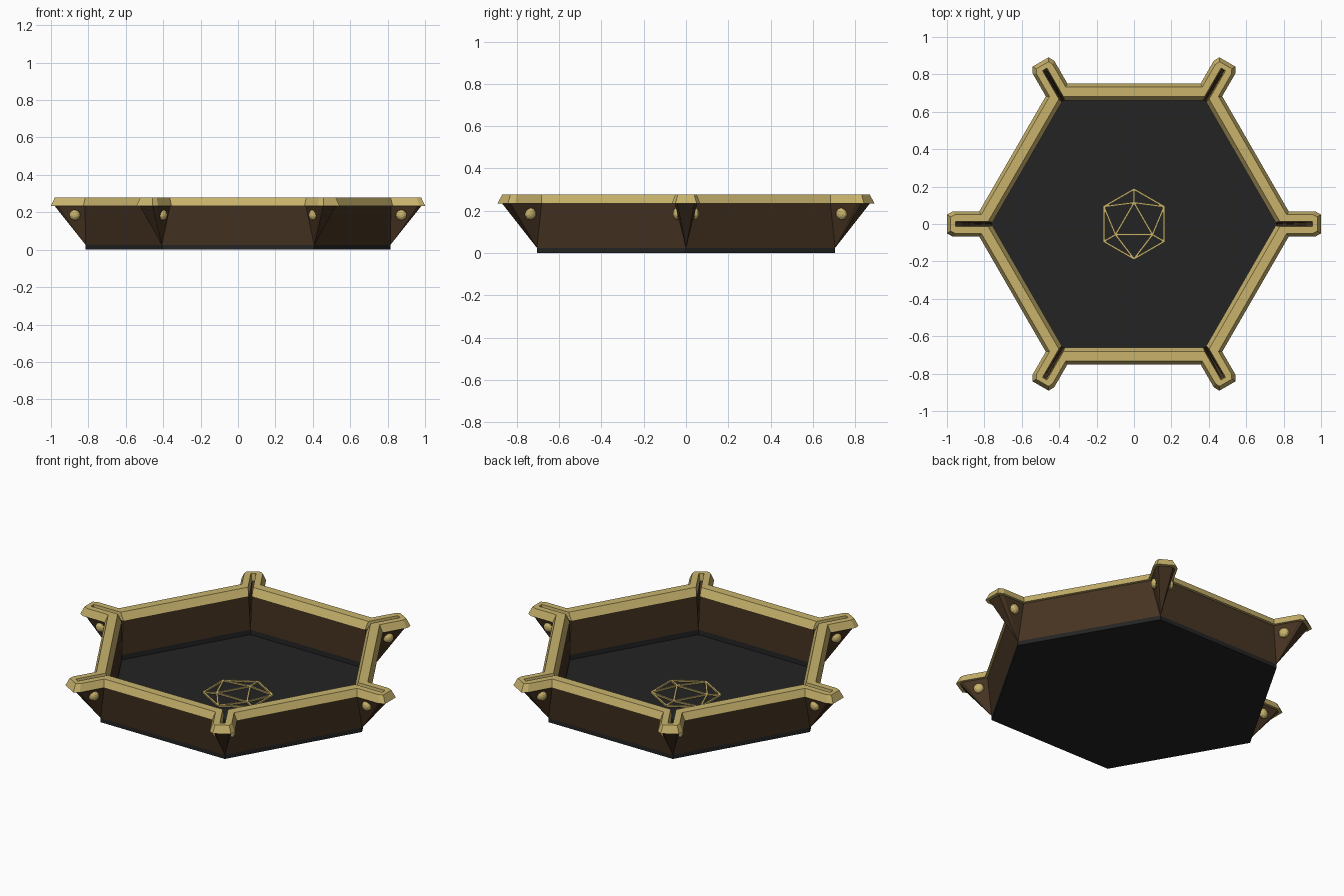
import bpy, bmesh, math
from mathutils import Vector, Matrix

if "Cube" in bpy.data.objects:
    bpy.data.objects.remove(bpy.data.objects["Cube"], do_unlink=True)

COS30 = math.cos(math.pi / 6)
CORNERS = [i * math.pi / 3 for i in range(6)]


def material(name, rgb, rough):
    m = bpy.data.materials.new(name)
    m.use_nodes = True
    bsdf = m.node_tree.nodes["Principled BSDF"]
    bsdf.inputs["Base Color"].default_value = (*rgb, 1)
    bsdf.inputs["Roughness"].default_value = rough
    m.diffuse_color = (*rgb, 1)
    return m


gold = material("gold", (0.58, 0.45, 0.15), 0.5)
brown = material("dark brown leather", (0.062, 0.034, 0.016), 0.7)
black = material("black felt", (0.017, 0.017, 0.017), 0.9)


def finish(name, bm, mat):
    bmesh.ops.remove_doubles(bm, verts=bm.verts, dist=0.0001)
    bmesh.ops.recalc_face_normals(bm, faces=bm.faces)
    mesh = bpy.data.meshes.new(name)
    bm.to_mesh(mesh)
    bm.free()
    mesh.materials.append(mat)
    obj = bpy.data.objects.new(name, mesh)
    bpy.context.collection.objects.link(obj)
    return obj


def hexagon(apothem, z, repeat=1):
    """Hexagon loop; repeated corners let it join an eared outline."""
    r = apothem / COS30
    return [Vector((r * math.cos(a), r * math.sin(a), z))
            for a in CORNERS for _ in range(repeat)]


def eared(apothem, half, shoulder, tip, tip_half, z):
    """Hexagon outline with a narrow ear pointing out of each corner."""
    root = (apothem - half / 2) / COS30
    side = [(root, half), (shoulder, half), (tip, tip_half)]
    local = [(r, -t) for r, t in side] + side[::-1]
    return [Matrix.Rotation(a, 3, "Z") @ Vector((r, t, z))
            for a in CORNERS for r, t in local]


def loft(name, loops, mat, closed=True, cap_ends=False):
    bm = bmesh.new()
    rings = [[bm.verts.new(p) for p in loop] for loop in loops]
    n = len(rings[0])
    pairs = list(zip(rings, rings[1:]))
    if closed:
        pairs.append((rings[-1], rings[0]))
    for lower, upper in pairs:
        for i in range(n):
            j = (i + 1) % n
            bm.faces.new((lower[i], lower[j], upper[j], upper[i]))
    if cap_ends:
        bm.faces.new(rings[0])
        bm.faces.new(rings[-1])
    return finish(name, bm, mat)


# Base tray with a recessed floor
FLOOR = 0.005
loft("base_floor", [hexagon(0.705, 0), hexagon(0.705, 0.025),
                    hexagon(0.66, 0.035), hexagon(0.66, FLOOR)],
     black, closed=False, cap_ends=True)

# Leather walls, pinched into wedge-shaped ears at the corners
loft("walls", [hexagon(0.705, 0.025, 6),
               eared(0.735, 0.053, 0.96, 0.982, 0.04, 0.236),
               eared(0.662, 0.009, 0.948, 0.95, 0.008, 0.236),
               hexagon(0.66, 0.035, 6)], brown)

# Bevelled rim following the walls and ears
loft("rim", [eared(0.75, 0.067, 0.97, 1.0, 0.05, 0.235),
             eared(0.732, 0.05, 0.955, 0.98, 0.038, 0.278),
             eared(0.682, 0.014, 0.952, 0.955, 0.012, 0.278),
             eared(0.66, 0.009, 0.948, 0.95, 0.008, 0.235)], gold)

# Snap studs on both sides of every ear
for i, a in enumerate(CORNERS):
    for side, label in ((1, "a"), (-1, "b")):
        bm = bmesh.new()
        bmesh.ops.create_uvsphere(bm, u_segments=10, v_segments=6, radius=0.03)
        place = (Matrix.Rotation(a, 4, "Z")
                 @ Matrix.Translation((0.873, side * 0.04, 0.186))
                 @ Matrix.Rotation(math.pi / 2, 4, "X")
                 @ Matrix.Diagonal((1, 1, 0.75, 1)))
        bm.transform(place)
        finish(f"snap_stud_{i + 1}{label}", bm, gold)

# Faceted die emblem: outer hexagon, inner triangle, connecting bars
outer = [Vector((0.186 * math.cos(a + math.pi / 2),
                 0.186 * math.sin(a + math.pi / 2), 0)) for a in CORNERS]
inner = [Vector((0.114 * math.cos(a + math.pi / 2),
                 0.114 * math.sin(a + math.pi / 2), 0)) for a in CORNERS[::2]]
bars = [(outer[i], outer[(i + 1) % 6]) for i in range(6)]
for k in range(3):
    bars.append((inner[k], inner[(k + 1) % 3]))
    bars += [(inner[k], outer[(2 * k + d) % 6]) for d in (-1, 0, 1)]

bm = bmesh.new()
for p, q in bars:
    d = q - p
    place = (Matrix.Translation((p + q) / 2 + Vector((0, 0, FLOOR + 0.004)))
             @ Matrix.Rotation(math.atan2(d.y, d.x), 4, "Z")
             @ Matrix.Diagonal((d.length + 0.006, 0.01, 0.009, 1)))
    bmesh.ops.create_cube(bm, size=1, matrix=place)
finish("floor_emblem", bm, gold)
